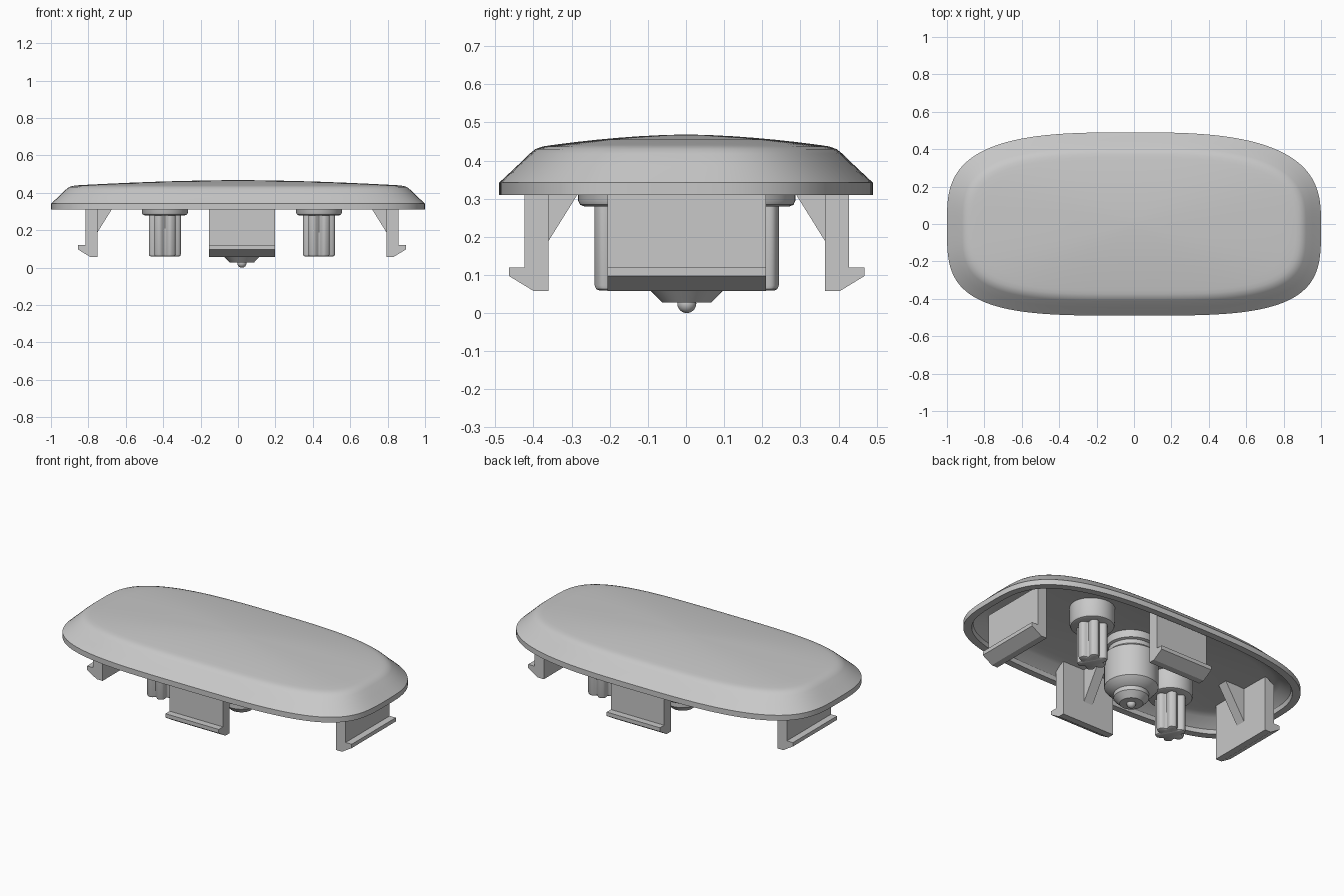
import bpy, bmesh, math
from mathutils import Matrix, Vector

if "Cube" in bpy.data.objects:
    bpy.data.objects.remove(bpy.data.objects["Cube"])

grey = bpy.data.materials.new("light_grey")
grey.diffuse_color = (0.58, 0.58, 0.58, 1)
grey.use_nodes = True
grey.node_tree.nodes["Principled BSDF"].inputs["Base Color"].default_value = grey.diffuse_color
CX, CY = 0.021, 0.002          # the fittings sit slightly off the cap centre


def finish(name, bm, smooth=True, angle=35):
    bmesh.ops.remove_doubles(bm, verts=bm.verts, dist=1e-5)
    bmesh.ops.recalc_face_normals(bm, faces=bm.faces)
    me = bpy.data.meshes.new(name)
    bm.to_mesh(me)
    bm.free()
    me.materials.append(grey)
    ob = bpy.data.objects.new(name, me)
    bpy.context.collection.objects.link(ob)
    if smooth:
        bpy.ops.object.select_all(action='DESELECT')
        ob.select_set(True)
        bpy.context.view_layer.objects.active = ob
        bpy.ops.object.shade_smooth_by_angle(angle=math.radians(angle))
    return ob


def loft(bm, rings):
    loops = [[bm.verts.new(p) for p in r] for r in rings]
    n = len(loops[0])
    for a, b in zip(loops, loops[1:]):
        for i in range(n):
            j = (i + 1) % n
            bm.faces.new((a[i], a[j], b[j], b[i]))
    bm.faces.new(loops[0])
    bm.faces.new(loops[-1])


# Rounded outline; the front corners are squarer than the back ones
def outline(a, b, z, n=128):
    pts = []
    for i in range(n):
        t = 2 * math.pi * (i + 0.5) / n
        c, s = math.cos(t), math.sin(t)
        power = (2.9, 3.15, 3.65, 3.7)[int(4 * i / n)]
        pts.append((a * math.copysign(abs(c) ** (2 / power), c),
                    b * math.copysign(abs(s) ** (2 / power), s), z))
    return pts


def inset(d, z):
    return outline(1 - d, 0.49 - d, z)


def dome(d, low, rise):
    return [outline((1 - d) * s, (0.49 - d) * s, low + rise * (1 - s ** 1.75))
            for s in (0.93, 0.8, 0.65, 0.5, 0.35, 0.2, 0.08, 0.02)]


# Cap: hollow shell, from inner ceiling out over the rim to the domed top
inner = [inset(0.04, 0.31), inset(0.047, 0.333), inset(0.1, 0.375), inset(0.13, 0.387)]
inner += dome(0.13, 0.387, 0.026)
outer = [inset(0, 0.31), inset(0, 0.342), inset(0.045, 0.384), inset(0.08, 0.418),
         inset(0.095, 0.43), inset(0.115, 0.437), inset(0.135, 0.44)]
outer += dome(0.135, 0.44, 0.028)
bm = bmesh.new()
loft(bm, inner[::-1] + outer)
finish("cap", bm, angle=30)


def extrude_profile(bm, pts, half, turn):
    # profile is (outward, z), widened sideways and turned to face outward
    rings = [[turn @ Vector((u, w, z)) for u, z in pts] for w in (-half, half)]
    loft(bm, rings)


# Snap clips: plate with hook, plus a triangular gusset inside
def clip(name, reach, half, degrees):
    turn = Matrix.Translation((CX, CY, 0)) @ Matrix.Rotation(math.radians(degrees), 4, 'Z')
    r = reach
    bm = bmesh.new()
    extrude_profile(bm, [(r - 0.063, 0.058), (r - 0.024, 0.058), (r + 0.04, 0.097),
                         (r + 0.04, 0.12), (r, 0.12), (r, 0.36), (r - 0.063, 0.395)], half, turn)
    extrude_profile(bm, [(r - 0.061, 0.185), (r - 0.061, 0.395), (r - 0.192, 0.395)], 0.03, turn)
    finish(name, bm, smooth=False)


for name, reach, half, deg in (("right_clip", 0.836, 0.208, 0), ("back_clip", 0.426, 0.176, 90),
                               ("left_clip", 0.836, 0.208, 180), ("front_clip", 0.426, 0.176, 270)):
    clip(name, reach, half, deg)


def circle(r, z, x=0, y=0, n=48, groove=0):
    pts = []
    for i in range(n):
        t = 2 * math.pi * i / n
        q = r - groove * (0.5 - 0.5 * math.cos(6 * t)) ** 2
        pts.append((x + q * math.cos(t), y + q * math.sin(t), z))
    return pts


# Fluted pegs with a round collar, placed diagonally
for name, x, y in (("right_peg", CX + 0.412, CY + 0.162), ("left_peg", CX - 0.412, CY - 0.162)):
    bm = bmesh.new()
    loft(bm, [circle(r, z, x, y) for r, z in
              ((0.108, 0.28), (0.118, 0.284), (0.123, 0.295), (0.123, 0.405))])
    loft(bm, [circle(r, z, x, y, 120, 0.024) for r, z in
              ((0.073, 0.059), (0.082, 0.063), (0.086, 0.072), (0.086, 0.29))])
    finish(name, bm)

# Central barrel with grooved neck and tapered end
bm = bmesh.new()
loft(bm, [circle(r, z, CX, CY) for r, z in
          ((0.064, 0.027), (0.096, 0.06), (0.096, 0.085), (0.125, 0.1), (0.147, 0.125),
           (0.147, 0.315), (0.125, 0.335), (0.125, 0.36), (0.14, 0.365), (0.14, 0.425))])
finish("barrel", bm)

# Ball tip
bm = bmesh.new()
bmesh.ops.create_uvsphere(bm, u_segments=24, v_segments=12, radius=0.025,
                          matrix=Matrix.Translation((CX, CY, 0.025)))
finish("ball_tip", bm)
